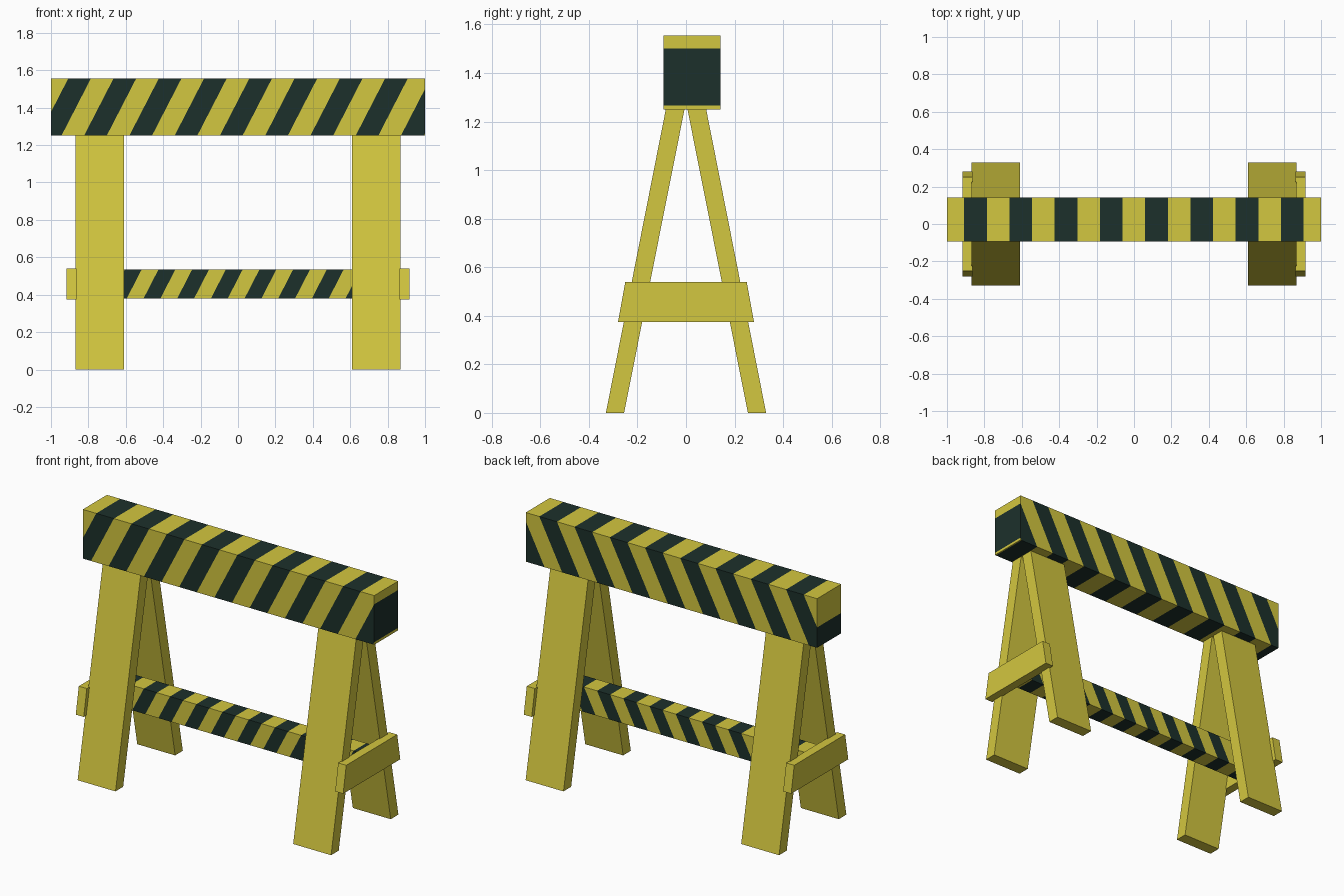
import bpy, bmesh, math
from mathutils import Vector

if "Cube" in bpy.data.objects:
    bpy.data.objects.remove(bpy.data.objects["Cube"])


def material(name, color):
    m = bpy.data.materials.new(name)
    m.diffuse_color = color
    m.use_nodes = True
    m.node_tree.nodes["Principled BSDF"].inputs["Base Color"].default_value = m.diffuse_color
    return m


YELLOW = material("yellow_paint", (0.65, 0.57, 0.05, 1))
DARK = material("dark_paint", (0.012, 0.03, 0.024, 1))
SLANT = 0.515  # sideways run of a stripe per unit of height


def finish(bm, name, mats):
    bmesh.ops.recalc_face_normals(bm, faces=bm.faces[:])
    me = bpy.data.meshes.new(name)
    bm.to_mesh(me)
    bm.free()
    for m in mats:
        me.materials.append(m)
    ob = bpy.data.objects.new(name, me)
    bpy.context.collection.objects.link(ob)
    return ob


def prism(bm, profile, x0, x1):
    """Extrude a (y, z) profile along x."""
    face = bm.faces.new([bm.verts.new((x0, y, z)) for y, z in profile])
    ext = bmesh.ops.extrude_face_region(bm, geom=[face])
    verts = [g for g in ext["geom"] if isinstance(g, bmesh.types.BMVert)]
    bmesh.ops.translate(bm, verts=verts, vec=(x1 - x0, 0, 0))


def board(name, profile, x0, x1):
    bm = bmesh.new()
    prism(bm, profile, x0, x1)
    return finish(bm, name, [YELLOW])


def striped_beam(name, half, y0, y1, z0, z1, start, width):
    """Box cut by slanted planes; start is a dark stripe's left edge on top."""
    bm = bmesh.new()
    prism(bm, [(y0, z0), (y1, z0), (y1, z1), (y0, z1)], -half, half)
    reach = int(3 / width)
    for k in range(-reach, reach + 1):
        bmesh.ops.bisect_plane(
            bm, geom=bm.verts[:] + bm.edges[:] + bm.faces[:], dist=1e-5,
            plane_co=(start + k * width, 0, z1),
            plane_no=Vector((1, 0, -SLANT)).normalized())
    for f in bm.faces:
        c = f.calc_center_median()
        x_top = c.x + (z1 - c.z) * SLANT
        f.material_index = 1 if math.floor((x_top - start) / width) % 2 == 0 else 0
    return finish(bm, name, [YELLOW, DARK])


# Striped top beam and lower rail
striped_beam("top_beam", 1.0, -0.093, 0.143, 1.25, 1.555, -0.908, 0.121)
striped_beam("lower_rail", 0.87, -0.06, 0.065, 0.38, 0.535, -0.425, 0.09)

# A-frame at each end: two leaning legs and a cross plank outside them
leg = [(-0.33, 0), (-0.255, 0), (-0.006, 1.251), (-0.083, 1.251)]
plank = [(-0.28, 0.375), (0.28, 0.375), (0.25, 0.54), (-0.25, 0.54)]
for side, sx in (("left", -1), ("right", 1)):
    for end, sy in (("front", 1), ("back", -1)):
        board(f"{end}_{side}_leg", [(y * sy, z) for y, z in leg], sx * 0.61, sx * 0.87)
    board(f"{side}_cross_plank", plank, sx * 0.863, sx * 0.918)
